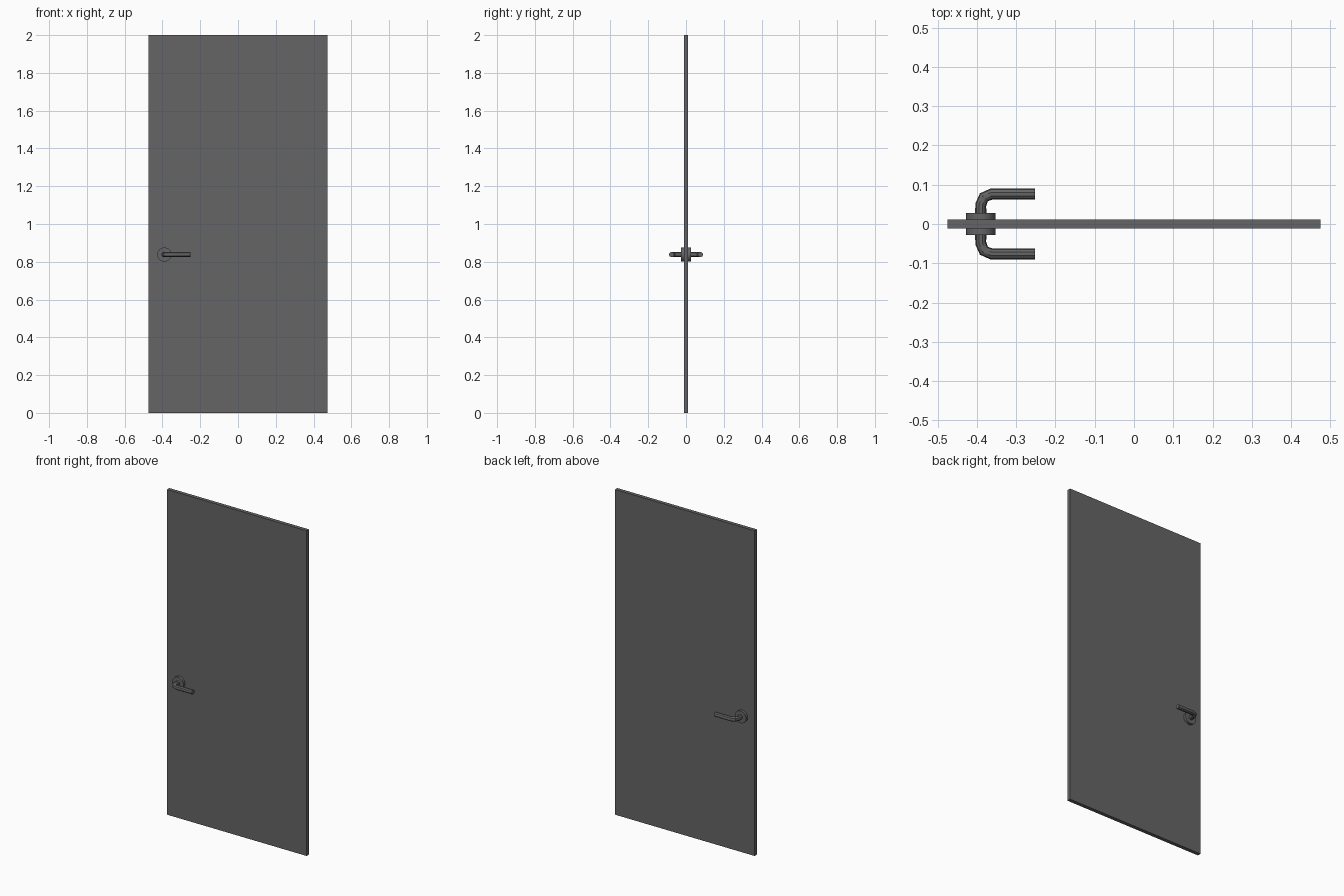
import bpy
import math
from mathutils import Vector

old = bpy.data.objects.get("Cube")
if old:
    bpy.data.objects.remove(old, do_unlink=True)


def make_material(name, rgb):
    mat = bpy.data.materials.new(name)
    mat.use_nodes = True
    mat.diffuse_color = (*rgb, 1)
    mat.node_tree.nodes["Principled BSDF"].inputs["Base Color"].default_value = (*rgb, 1)
    return mat


grey = make_material("dark grey", (0.13, 0.13, 0.13))

HANDLE_X, HANDLE_Z = -0.39, 0.838
PANEL_HALF, ROSE_OUT, LEVER_OUT = 0.0115, 0.0275, 0.076
ROD_RADIUS, BEND = 0.0142, 0.027


def finish(obj, name, smooth=True):
    obj.name = name
    obj.data.materials.clear()
    obj.data.materials.append(grey)
    bpy.ops.object.select_all(action="DESELECT")
    obj.select_set(True)
    bpy.context.view_layer.objects.active = obj
    if smooth:
        bpy.ops.object.shade_smooth_by_angle(angle=math.radians(35))


# Door panel
bpy.ops.mesh.primitive_cube_add(size=1, location=(0, 0, 1))
panel = bpy.context.object
panel.scale = (0.95, 2 * PANEL_HALF, 2)
bpy.ops.object.transform_apply(location=False, rotation=False, scale=True)
finish(panel, "door_panel", smooth=False)


def add_rose(name, side):
    """Round plate behind the lever."""
    depth = ROSE_OUT - PANEL_HALF + 0.004
    bpy.ops.mesh.primitive_cylinder_add(
        vertices=32, radius=0.0375, depth=depth, rotation=(math.pi / 2, 0, 0),
        location=(HANDLE_X, side * (ROSE_OUT - depth / 2), HANDLE_Z))
    finish(bpy.context.object, name)


def add_lever(name, side):
    """Bent round rod: out of the rose, then along the door."""
    points = [(HANDLE_X, side * 0.015)]
    for step in range(3):
        a = step * math.pi / 4
        points.append((HANDLE_X + BEND * (1 - math.cos(a)),
                       side * (LEVER_OUT - BEND * (1 - math.sin(a)))))
    points.append((-0.252, side * LEVER_OUT))

    curve = bpy.data.curves.new(name, "CURVE")
    curve.dimensions = "3D"
    curve.bevel_depth = ROD_RADIUS
    curve.bevel_resolution = 3
    curve.use_fill_caps = True
    spline = curve.splines.new("POLY")
    spline.points.add(len(points) - 1)
    for point, (x, y) in zip(spline.points, points):
        point.co = Vector((x, y, HANDLE_Z, 1))
    lever = bpy.data.objects.new(name, curve)
    bpy.context.collection.objects.link(lever)
    bpy.ops.object.select_all(action="DESELECT")
    lever.select_set(True)
    bpy.context.view_layer.objects.active = lever
    bpy.ops.object.convert(target="MESH")
    finish(bpy.context.object, name)


# Handle set on both faces
for label, side in (("front", -1), ("back", 1)):
    add_rose(label + "_rose", side)
    add_lever(label + "_lever", side)
